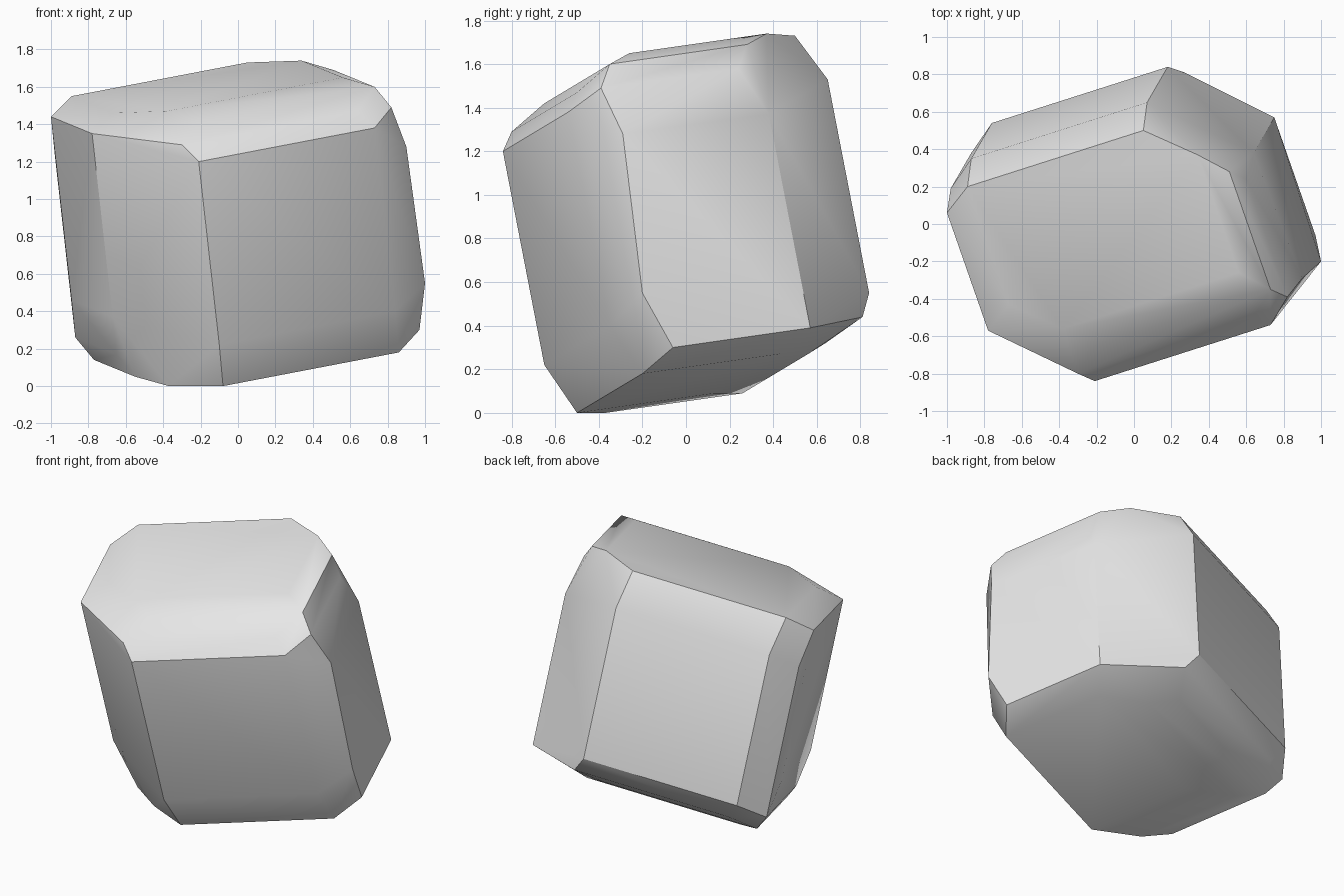
import bpy
import bmesh
import math
from itertools import product
from mathutils import Vector

default_cube = bpy.data.objects.get("Cube")
if default_cube:
    bpy.data.objects.remove(default_cube, do_unlink=True)

# Edges of the tilted core block: width, depth and height
width = Vector((0.94, 0.30, 0.18))
depth = Vector((-0.22, 0.63, 0.09))
height = Vector((-0.11, -0.19, 0.98))

# Rough pebble profile that is swept to every corner of the core block
pebble = [
    (-0.08, -0.50, 0.00), (-0.37, -0.37, 0.00), (-0.55, -0.29, 0.05),
    (0.03, -0.36, 0.12), (-0.45, -0.12, 0.17), (-0.65, -0.25, 0.17),
    (-0.10, -0.65, 0.22), (-0.54, -0.09, 0.28), (-0.19, -0.61, 0.31),
    (-0.01, -0.50, 0.33), (-0.67, -0.38, 0.37), (-0.10, -0.46, 0.44),
    (-0.56, -0.24, 0.48), (-0.27, -0.37, 0.49),
]
# Extra bulge on the front left edge
bulge = [(1.0, -0.20, 0.55), (0.90, -0.29, 1.28)]


def make_material(name, colour):
    material = bpy.data.materials.new(name)
    material.use_nodes = True
    material.diffuse_color = colour
    shader = next(node for node in material.node_tree.nodes
                  if node.type == "BSDF_PRINCIPLED")
    shader.inputs["Base Color"].default_value = colour
    return material


def make_hull(name, points, material):
    """Wrap a convex skin around the points and merge flat areas."""
    mesh = bpy.data.meshes.new(name)
    bm = bmesh.new()
    for point in points:
        bm.verts.new(point)
    bmesh.ops.convex_hull(bm, input=bm.verts[:])
    loose = [vert for vert in bm.verts if not vert.link_faces]
    bmesh.ops.delete(bm, geom=loose, context="VERTS")
    bmesh.ops.dissolve_limit(bm, angle_limit=math.radians(2),
                             verts=bm.verts[:], edges=bm.edges[:])
    bmesh.ops.recalc_face_normals(bm, faces=bm.faces[:])
    bm.to_mesh(mesh)
    bm.free()
    mesh.materials.append(material)
    block = bpy.data.objects.new(name, mesh)
    bpy.context.collection.objects.link(block)
    return block


# Sweep the pebble over all corners, then wrap the result
points = [Vector(p) + width * i + depth * j + height * k
          for p in pebble for i, j, k in product((0, 1), repeat=3)]
points += [Vector(p) for p in bulge]
rock = make_hull("rock", points, make_material("stone grey", (0.8, 0.8, 0.8, 1)))

# Soft shading on shallow bevels, crisp main edges
bpy.ops.object.select_all(action="DESELECT")
rock.select_set(True)
bpy.context.view_layer.objects.active = rock
bpy.ops.object.shade_smooth_by_angle(angle=math.radians(32))
